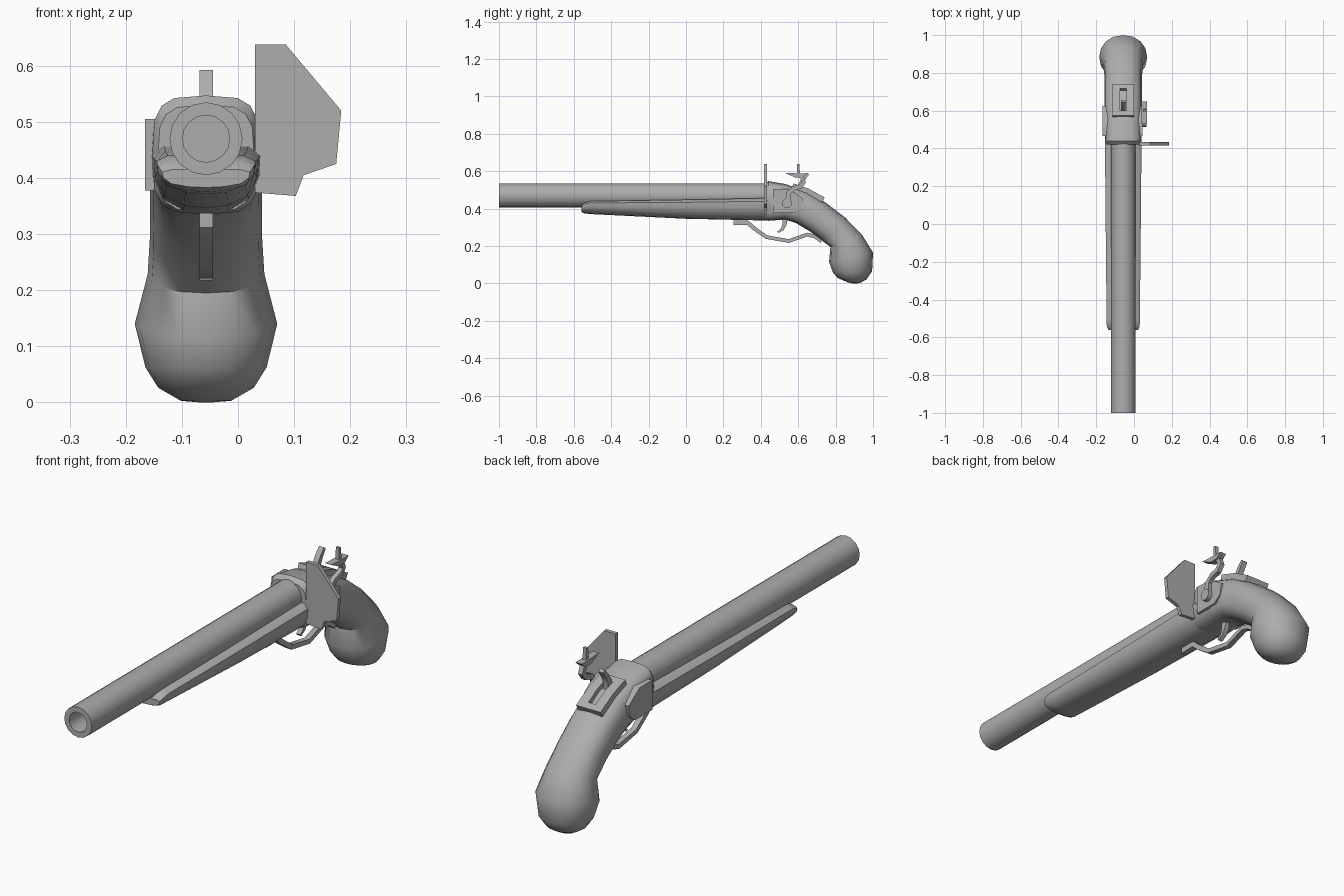
import bpy, bmesh, math
from mathutils import Vector

if "Cube" in bpy.data.objects:
    bpy.data.objects.remove(bpy.data.objects["Cube"])

CX = -0.057  # centre line of the pistol

steel = bpy.data.materials.new("plain grey")
steel.diffuse_color = (0.42, 0.42, 0.42, 1)
steel.use_nodes = True
steel.node_tree.nodes["Principled BSDF"].inputs["Base Color"].default_value = steel.diffuse_color


def finish(name, bm):
    bmesh.ops.remove_doubles(bm, verts=bm.verts, dist=1e-5)
    bmesh.ops.recalc_face_normals(bm, faces=bm.faces)
    me = bpy.data.meshes.new(name)
    bm.to_mesh(me)
    bm.free()
    me.materials.append(steel)
    ob = bpy.data.objects.new(name, me)
    bpy.context.collection.objects.link(ob)
    return ob


def loft(name, rings, caps=True):
    """Skin a list of closed rings with equal point counts."""
    bm = bmesh.new()
    vr = [[bm.verts.new(p) for p in r] for r in rings]
    n = len(vr[0])
    for a, b in zip(vr, vr[1:]):
        for i in range(n):
            bm.faces.new((a[i], a[(i + 1) % n], b[(i + 1) % n], b[i]))
    if caps:
        bm.faces.new(vr[0])
        bm.faces.new(vr[-1])
    return finish(name, bm)


def side_plate(name, pts, x0, x1):
    """Extrude a (y, z) outline across x."""
    return loft(name, [[(x, y, z) for y, z in pts] for x in (x0, x1)])


def strip(name, path, widths, x0, x1):
    """Bar of varying thickness following a (y, z) path."""
    p = [Vector(q) for q in path]
    rings = []
    for i, q in enumerate(p):
        d = (p[min(i + 1, len(p) - 1)] - p[max(i - 1, 0)]).normalized()
        o = Vector((-d.y, d.x)) * widths[i] / 2
        a, b = q + o, q - o
        rings.append([(x0, *a), (x1, *a), (x1, *b), (x0, *b)])
    return loft(name, rings)


def circle(r, y, n=16):
    return [(CX + r * math.cos(2 * math.pi * i / n), y,
             0.47 + r * math.sin(2 * math.pi * i / n)) for i in range(n)]


# barrel with a bored muzzle
loft("barrel", [circle(0.065, 0.45), circle(0.065, -1), circle(0.042, -1), circle(0.042, -0.6)])

# fore-end under the barrel: y, half width, bottom, top
half = [(0.78, 1), (1, 0.86), (0.98, 0.55), (0.8, 0.22), (0.42, 0.05)]
section = half + [(0, 0)] + [(-x, z) for x, z in reversed(half)]
stations = [(-0.56, 0.078, 0.383, 0.415), (-0.545, 0.087, 0.375, 0.432),
            (-0.51, 0.088, 0.371, 0.44), (0, 0.093, 0.346, 0.448), (0.45, 0.097, 0.336, 0.457)]
loft("fore_end", [[(CX + x * w, y, b + z * (t - b)) for x, z in section]
                  for y, w, b, t in stations])

# breech, grip and bulbous butt: top (y, z), bottom (y, z), half width, roundness
stock = [
    ((.42, .53), (.42, .34), .086, .55), ((.44, .547), (.44, .335), .096, .55),
    ((.53, .532), (.53, .342), .098, .62), ((.65, .49), (.59, .322), .099, .7),
    ((.75, .43), (.66, .28), .1, .8), ((.85, .353), (.72, .235), .1, .85),
    ((.94, .262), (.772, .195), .104, .9), ((1.0, .165), (.765, .115), .127, .95),
    ((.995, .065), (.785, .06), .108, .95), ((.965, .022), (.81, .03), .085, .95),
    ((.93, .002), (.87, .004), .045, 1), ((.905, .0), (.895, .0), .01, 1)]
rings = []
for top, bot, w, e in stock:
    t, b = Vector(top), Vector(bot)
    ring = []
    for i in range(16):
        a = 2 * math.pi * i / 16
        c, s = math.cos(a), math.sin(a)
        q = (t + b) / 2 + (t - b) / 2 * math.copysign(abs(s) ** e, s)
        ring.append((CX + w * math.copysign(abs(c) ** e, c), q.x, q.y))
    rings.append(ring)
loft("grip", rings)

# lock plates on both sides
outline = [(.465, .505), (.55, .505), (.625, .455), (.615, .405), (.58, .378), (.465, .378)]
for name, s in (("left_lock_plate", -1), ("right_lock_plate", 1)):
    side_plate(name, outline, CX + s * 0.07, CX + s * (0.109 if s < 0 else 0.103))

# flat shield plate standing on the right side
shield = [(.03, .638), (.085, .638), (.184, .52), (.175, .425), (.117, .405), (.103, .368), (.03, .374)]
loft("shield_plate", [[(x, y, z) for x, z in shield] for y in (.416, .433)])

# cock on the right side: pivot disc, curved neck, jaws and screw
side_plate("cock_pivot", [(.54 + .026 * math.cos(i * math.pi / 6), .43 + .026 * math.sin(i * math.pi / 6))
                          for i in range(12)], .035, .066)
strip("cock_neck", [(.545, .44), (.55, .485), (.575, .508), (.612, .518), (.63, .54), (.618, .57), (.59, .578)],
      [.03, .024, .022, .024, .022, .022, .016], .042, .062)
side_plate("cock_lower_jaw", [(.53, .592), (.585, .565), (.625, .568), (.648, .588), (.615, .588)], .04, .07)
side_plate("cock_screw", [(.592, .58), (.61, .58), (.606, .638), (.594, .638)], .047, .063)

# tang frame with a slot, following the slope of the grip
rail = [(.57, .522), (.65, .494), (.735, .447)]
for name, x0, x1 in (("left_tang_rail", -.115, -.074), ("right_tang_rail", -.04, .001)):
    strip(name, rail, [.028] * 3, x0, x1)
strip("front_tang_bar", [(.57, .522), (.595, .513)], [.028] * 2, -.08, -.034)
strip("rear_tang_bar", [(.71, .461), (.735, .447)], [.028] * 2, -.08, -.034)

# thumb spur
strip("thumb_spur", [(.61, .49), (.613, .53), (.63, .56), (.652, .588)], [.035, .024, .02, .014], CX - .012, CX + .012)

# trigger and its guard
strip("trigger", [(.53, .35), (.527, .315), (.515, .29), (.492, .274)], [.03, .022, .016, .01], CX - .01, CX + .01)
strip("trigger_guard", [(.255, .325), (.33, .325), (.36, .298), (.43, .248), (.55, .227), (.65, .262), (.69, .25), (.725, .225)],
      [.026, .024, .022, .02, .02, .02, .02, .02], CX - .012, CX + .012)

# smooth shading with crisp edges
for ob in bpy.context.collection.objects:
    ob.select_set(True)
    bpy.context.view_layer.objects.active = ob
bpy.ops.object.shade_smooth_by_angle(angle=math.radians(38))
